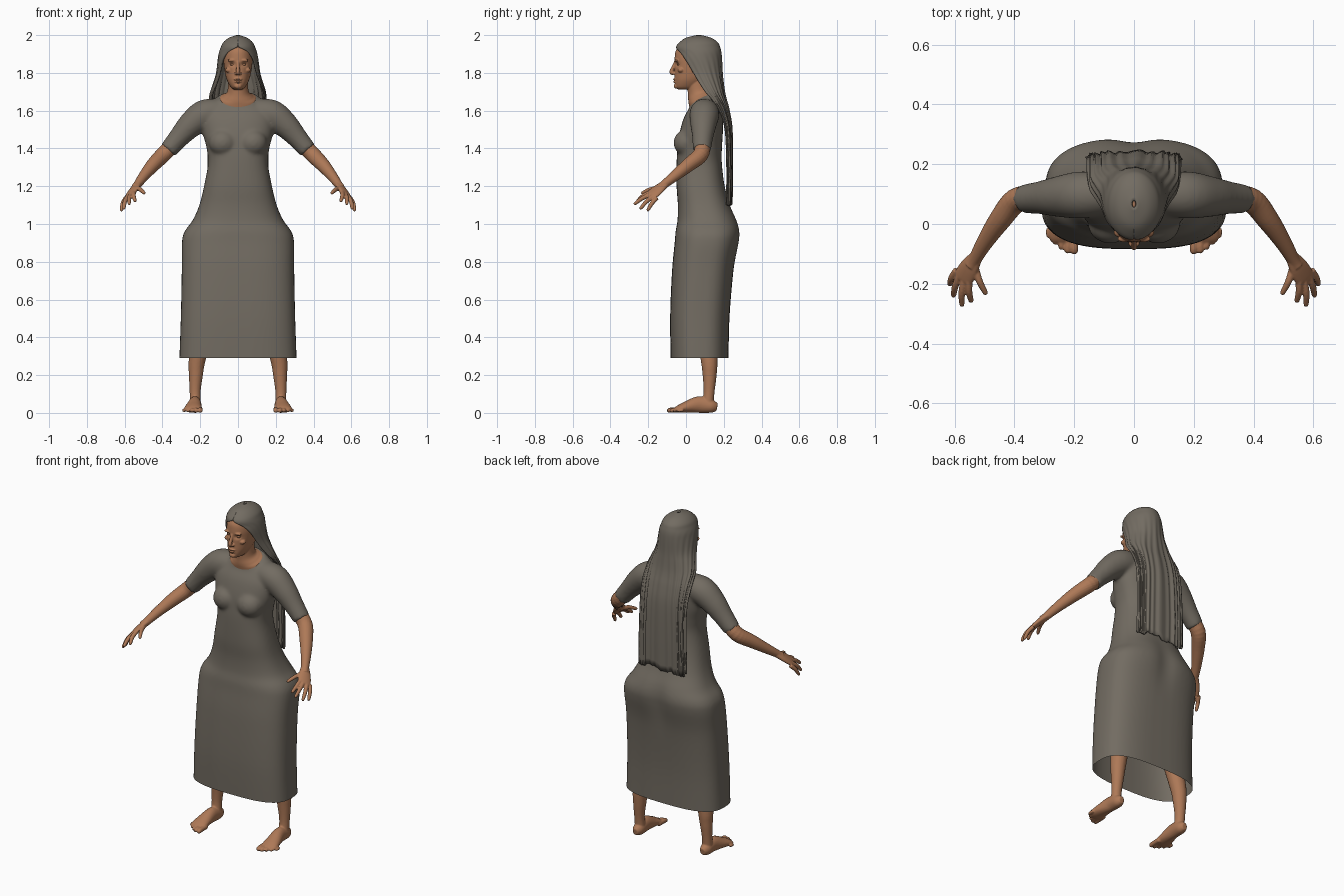
import bpy, bmesh, math, random
from math import sin, cos, pi, exp
from mathutils import Vector, Matrix

if "Cube" in bpy.data.objects:
    bpy.data.objects.remove(bpy.data.objects["Cube"], do_unlink=True)
random.seed(4)


def material(name, rgb):
    m = bpy.data.materials.new(name)
    m.use_nodes = True
    m.diffuse_color = (*rgb, 1)
    bsdf = m.node_tree.nodes["Principled BSDF"]
    bsdf.inputs["Base Color"].default_value = (*rgb, 1)
    bsdf.inputs["Roughness"].default_value = 0.8
    return m


taupe = material("taupe_cloth_and_hair", (0.17, 0.15, 0.122))
skin = material("warm_skin", (0.42, 0.19, 0.095))


def spline(rows, k=6):
    """Catmull-Rom interpolation of equal-length tuples."""
    out = []
    for i in range(len(rows) - 1):
        a, b, c, d = (rows[max(0, min(len(rows) - 1, i + j))] for j in (-1, 0, 1, 2))
        for s in range(k):
            t = s / k
            out.append([q + 0.5 * t * (r - p + t * (2*p - 5*q + 4*r - s2 + t * (3*(q - r) + s2 - p)))
                        for p, q, r, s2 in zip(a, b, c, d)])
    return out + [list(rows[-1])]


def skin_rings(bm, rings, closed=True):
    loops = [[bm.verts.new(p) for p in ring] for ring in rings]
    n = len(loops[0])
    for a, b in zip(loops, loops[1:]):
        for i in range(n if closed else n - 1):
            j = (i + 1) % n
            bm.faces.new((a[i], a[j], b[j], b[i]))
    if closed:
        bm.faces.new(loops[0][::-1])
        bm.faces.new(loops[-1])


def power(v, e):
    return math.copysign(abs(v) ** (2 / e), v)


def stack(bm, rows, n=48):
    """Horizontal sections: z, half width, front y, back y, squareness, tilt."""
    rings = []
    for z, w, yf, yb, e, tilt in spline(rows):
        ring = []
        for i in range(n):
            t = 2 * pi * i / n
            dy = (yb - yf) / 2 * power(sin(t), e)
            ring.append((w * power(cos(t), e), (yf + yb) / 2 + dy, z + tilt * dy))
        rings.append(ring)
    skin_rings(bm, rings)


def tube(bm, rows, side=(1, 0, 0), n=20, k=5):
    """Limb along a path: x, y, z, radius along side, other radius."""
    pts = spline([r if len(r) == 5 else (*r, r[3]) for r in rows], k)
    rings = []
    for i, p in enumerate(pts):
        t = (Vector(pts[min(i + 1, len(pts) - 1)][:3]) - Vector(pts[max(i - 1, 0)][:3])).normalized()
        u = Vector(side)
        u = (u - t * u.dot(t)).normalized()
        v = t.cross(u)
        rings.append([Vector(p[:3]) + u * p[3] * cos(a) + v * p[4] * sin(a)
                      for a in (2 * pi * j / n for j in range(n))])
    skin_rings(bm, rings)


def ball(bm, centre, radii):
    bmesh.ops.create_uvsphere(bm, u_segments=20, v_segments=12, radius=1,
                              matrix=Matrix.Translation(centre) @ Matrix.Diagonal((*radii, 1)))


def finish(name, bm, mat):
    bmesh.ops.recalc_face_normals(bm, faces=bm.faces)
    me = bpy.data.meshes.new(name)
    bm.to_mesh(me)
    bm.free()
    me.shade_smooth()
    me.materials.append(mat)
    ob = bpy.data.objects.new(name, me)
    bpy.context.scene.collection.objects.link(ob)
    return ob


def fuse(name, bm, mat, voxel, smooth, deform=None, hem=None, mirror=False):
    """Blend overlapping parts into one smooth skin."""
    ob = finish(name, bm, mat)
    m = ob.modifiers.new("blend", "REMESH")
    m.mode, m.voxel_size = "VOXEL", voxel
    m = ob.modifiers.new("soften", "SMOOTH")
    m.factor, m.iterations = 0.5, smooth
    dg = bpy.context.evaluated_depsgraph_get()
    me = bpy.data.meshes.new_from_object(ob.evaluated_get(dg))
    ob.modifiers.clear()
    b = bmesh.new()
    b.from_mesh(me)
    if deform:
        for v in b.verts:
            v.co.y += deform(*v.co)
    if hem:
        bmesh.ops.bisect_plane(b, geom=b.verts[:] + b.edges[:] + b.faces[:],
                               plane_co=(0, 0, hem), plane_no=(0, 0, 1), clear_inner=True)
    b.to_mesh(me)
    b.free()
    me.materials.clear()
    me.materials.append(mat)
    me.shade_smooth()
    ob.data = me
    if mirror:
        ob.modifiers.new("mirror", "MIRROR")
    return ob


def bump(x, z, cx, cz, sx, sz):
    return exp(-((abs(x) - cx) / sx) ** 2 - ((z - cz) / sz) ** 2)


# Dress: skirt, torso, bust and short sleeves, open at the hem
bm = bmesh.new()
stack(bm, [(.25, .312, -.08, .225, 2.9, 0), (.5, .303, -.084, .23, 2.9, 0), (.75, .298, -.074, .252, 2.8, 0),
           (.9, .297, -.06, .282, 2.7, 0), (.96, .283, -.055, .287, 2.6, 0), (1.02, .24, -.045, .272, 2.5, 0),
           (1.1, .205, -.043, .235, 2.5, 0), (1.2, .18, -.05, .205, 2.5, 0), (1.32, .159, -.05, .19, 2.4, 0),
           (1.4, .166, -.045, .19, 2.4, 0), (1.48, .185, -.035, .195, 2.4, 0), (1.56, .188, -.012, .195, 2.4, 0),
           (1.62, .165, .015, .188, 2.3, .1), (1.655, .125, .02, .17, 2.2, .4), (1.672, .1, .02, .155, 2.2, .5)])
for s in (1, -1):
    ball(bm, (s * .08, 0, 1.43), (.075, .066, .07))
    tube(bm, [(s * .1, .1, 1.592, .072), (s * .18, .097, 1.578, .079), (s * .25, .092, 1.525, .069),
              (s * .315, .088, 1.455, .055), (s * .37, .084, 1.39, .048)], (0, 1, 0), 32)
fuse("dress", bm, taupe, .009, 10, hem=.29,
     deform=lambda x, y, z: -.014 * bump(x, z, 0, .94, .06, .13) if y > .15 else 0)

# Head, neck and facial features
bm = bmesh.new()
stack(bm, [(1.712, .02, -.04, .04, 2.2, 0), (1.725, .038, -.056, .07, 2.2, 0), (1.76, .058, -.06, .11, 2.2, 0),
           (1.8, .069, -.06, .15, 2.2, 0), (1.84, .075, -.06, .165, 2.2, 0), (1.88, .077, -.06, .17, 2.2, 0),
           (1.92, .072, -.053, .17, 2.1, 0), (1.955, .056, -.022, .15, 2, 0), (1.98, .025, .02, .1, 2, 0)])
stack(bm, [(1.62, .1, .025, .15, 2.2, .5), (1.662, .099, .016, .15, 2.2, .5), (1.678, .078, .012, .14, 2.1, .4),
           (1.705, .056, .01, .125, 2, .2), (1.78, .052, .0, .12, 2, 0)])
tube(bm, [(0, -.056, 1.86, .007), (0, -.068, 1.83, .009), (0, -.077, 1.805, .011), (0, -.066, 1.792, .008)])
ball(bm, (0, -.056, 1.766), (.023, .013, .007))
ball(bm, (0, -.055, 1.754), (.02, .014, .007))
ball(bm, (0, -.052, 1.73), (.02, .013, .014))
for s in (1, -1):
    ball(bm, (s * .011, -.064, 1.797), (.008, .01, .007))
    ball(bm, (s * .032, -.05, 1.866), (.024, .011, .008))
    ball(bm, (s * .048, -.027, 1.815), (.02, .018, .014))
fuse("head", bm, skin, .0035, 2,
     deform=lambda x, y, z: .011 * bump(x, z, .031, 1.846, .015, .011)
     + .004 * bump(x, z, 0, 1.76, .02, .003) if y < 0 else 0)

# Eyes
bm = bmesh.new()
for s in (1, -1):
    ball(bm, (s * .031, -.036, 1.845), (.013, .012, .007))
finish("eyes", bm, skin)

# Forearm and hand
bm = bmesh.new()
tube(bm, [(.33, .088, 1.435, .041), (.395, .078, 1.368, .042), (.45, .012, 1.312, .037),
          (.5, -.062, 1.252, .028), (.532, -.118, 1.208, .022), (.545, -.14, 1.192, .022)], (0, 0, 1))
across = (.045, .04, -.025)
tube(bm, [(.528, -.11, 1.212, .023, .018), (.55, -.145, 1.185, .035, .017),
          (.57, -.178, 1.157, .038, .014), (.577, -.19, 1.15, .03, .009)], across)
for base, tip in (((.552, -.188, 1.168), (.545, -.262, 1.12)), ((.568, -.185, 1.157), (.577, -.276, 1.105)),
                  ((.583, -.173, 1.147), (.606, -.244, 1.08)), ((.593, -.155, 1.138), (.619, -.205, 1.07)),
                  ((.532, -.145, 1.19), (.495, -.237, 1.163))):
    a, b = Vector(base), Vector(tip)
    mid = a.lerp(b, .5) + Vector((.004, 0, .006))
    tube(bm, [(*a, .0125), (*mid, .0115), (*a.lerp(b, .9), .009), (*b, .005)], across, 12)
fuse("forearms_and_hands", bm, skin, .0035, 2, mirror=True)

# Leg, foot and toes
bm = bmesh.new()
tube(bm, [(.13, .09, .7, .075), (.17, .1, .52, .06), (.215, .122, .29, .045), (.223, .125, .2, .037),
          (.227, .122, .11, .029), (.226, .115, .04, .03)])
tube(bm, [(.226, .165, .03, .016, .02), (.226, .135, .035, .032, .035), (.228, .07, .044, .034, .044),
          (.235, 0, .03, .044, .03), (.238, -.04, .02, .048, .02), (.238, -.058, .014, .04, .012)])
for i, tip in enumerate((-.1, -.098, -.085, -.068, -.046)):
    x, r = .2 + .0215 * i, .014 - .0012 * i
    tube(bm, [(x, -.02, .016, r), (x, tip + .025, .015, r), (x, tip + .008, .012, r * .9), (x, tip, .01, r * .5)], n=12)
fuse("legs_and_feet", bm, skin, .0045, 2, mirror=True)

# Long hair: z, half width, front y, back y, squareness, wrap towards the face
rows = [(2.0, .008, .055, .08, 2, pi / 2), (1.985, .05, -.002, .135, 2, pi / 2), (1.962, .078, -.034, .168, 2, pi / 2),
        (1.938, .09, -.053, .18, 2, 1.5), (1.91, .1, -.05, .187, 2, 1.0), (1.87, .107, -.045, .19, 2, .7),
        (1.8, .116, -.01, .192, 2, .55), (1.75, .13, .025, .196, 2.1, .5), (1.7, .146, .06, .202, 2.2, .4),
        (1.66, .15, .1, .21, 2.4, .3), (1.6, .152, .15, .225, 2.6, .2), (1.5, .152, .185, .24, 2.8, .1),
        (1.3, .155, .2, .243, 3, .1), (1.11, .157, .2, .24, 3, .1)]
n = 72
ragged = [random.uniform(-.016, .012) for _ in range(n // 4 + 1)]
rings = []
for z, w, yf, yb, e, wrap in spline(rows, 4):
    loose = max(0, min(1, (1.93 - z) / .3))
    ring = []
    for i in range(n + 1):
        t = -wrap + (pi + 2 * wrap) * i / n
        lock = loose * (.004 * sin(i * 1.3) + .003 * sin(i * .55 + 1))
        fray = ragged[i // 4] * max(0, (1.3 - z) / .19)
        ring.append(((w + lock) * power(cos(t), e),
                     (yf + yb) / 2 + ((yb - yf) / 2 + lock) * power(sin(t), e), z + fray))
    rings.append(ring)
bm = bmesh.new()
skin_rings(bm, rings, closed=False)
bmesh.ops.remove_doubles(bm, verts=bm.verts, dist=.0003)
hair = finish("long_hair", bm, taupe)
thick = hair.modifiers.new("thickness", "SOLIDIFY")
thick.thickness, thick.offset = .01, -1
